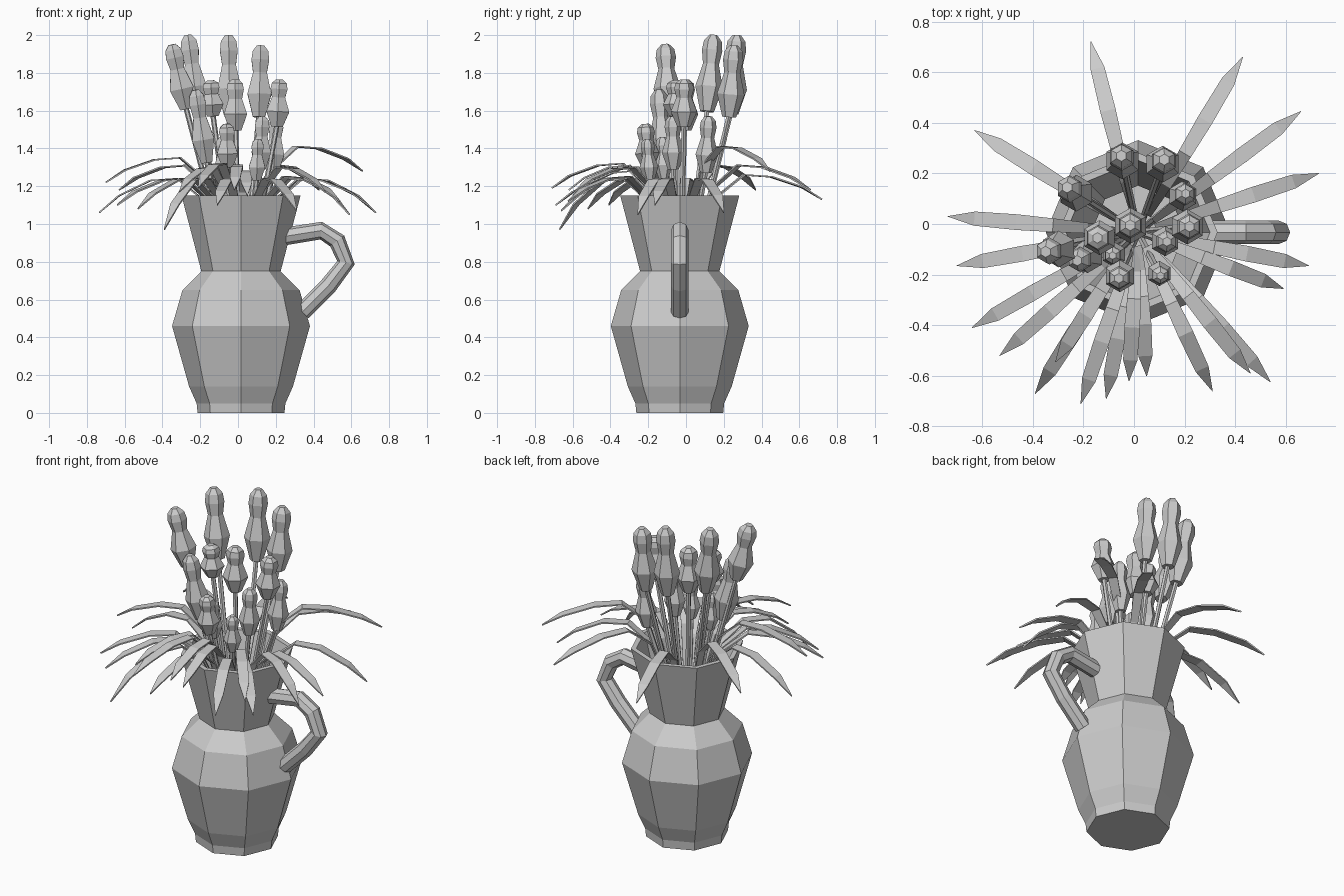
import bpy
from math import cos, sin, pi, tau
from mathutils import Vector

cube = bpy.data.objects.get("Cube")
if cube:
    bpy.data.objects.remove(cube)

grey = bpy.data.materials.new("plain_grey")
grey.use_nodes = True
grey.diffuse_color = (0.6, 0.6, 0.6, 1)
grey.node_tree.nodes["Principled BSDF"].inputs["Base Color"].default_value = grey.diffuse_color

AXIS = Vector((0.016, -0.033, 0))


def add_object(name, verts, faces):
    mesh = bpy.data.meshes.new(name)
    mesh.from_pydata(verts, [], faces)
    mesh.materials.append(grey)
    obj = bpy.data.objects.new(name, mesh)
    bpy.context.collection.objects.link(obj)
    return obj


def loft(name, rings):
    """Skin a list of equal rings and cap both ends."""
    n = len(rings[0])
    verts = [v for ring in rings for v in ring]
    faces = [(i * n + j, i * n + (j + 1) % n, (i + 1) * n + (j + 1) % n, (i + 1) * n + j)
             for i in range(len(rings) - 1) for j in range(n)]
    faces += [tuple(reversed(range(n))), tuple(range(len(verts) - n, len(verts)))]
    return add_object(name, verts, faces)


def ring(center, u, v, radius, sides, turn=0):
    return [center + radius * (u * cos(turn + tau * k / sides) + v * sin(turn + tau * k / sides))
            for k in range(sides)]


X, Y, Z = Vector((1, 0, 0)), Vector((0, 1, 0)), Vector((0, 0, 1))

# Jug: octagonal profile going up the outside and down the inside
profile = [(0.23, 0), (0.235, 0.05), (0.275, 0.14), (0.365, 0.46), (0.31, 0.65), (0.21, 0.75),
           (0.315, 1.15), (0.285, 1.15), (0.185, 0.76), (0.28, 0.64), (0.33, 0.46), (0.2, 0.05)]
loft("jug", [ring(AXIS + Z * z, X, Y, r, 8) for r, z in profile])

# Handle: eight-sided tube swept along a bent path
path = [Vector((x, AXIS.y, z)) for x, z in
        [(0.25, 0.935), (0.44, 0.965), (0.525, 0.91), (0.572, 0.795), (0.48, 0.675), (0.34, 0.535)]]
rings = []
for i, p in enumerate(path):
    tangent = (path[min(i + 1, len(path) - 1)] - path[max(i - 1, 0)]).normalized()
    rings.append(ring(p, Y.cross(tangent), Y, 0.047, 8))
loft("handle", rings)

# Flower heads: tip position, head length, greatest radius and lean
HEAD = [(0, 0.3), (0.08, 0.65), (0.2, 0.74), (0.38, 0.58), (0.68, 1), (1, 0.5)]
flowers = [(-0.35, -0.11, 1.95, 0.35, 0.073, 1), (-0.265, 0.145, 2.0, 0.41, 0.073, 0.8),
           (-0.05, 0.27, 2.0, 0.42, 0.073, 0.4), (0.12, 0.255, 1.945, 0.38, 0.073, 0.4),
           (-0.145, -0.055, 1.76, 0.19, 0.069, 0.6), (-0.015, -0.005, 1.765, 0.27, 0.071, 0.4),
           (0.22, -0.01, 1.765, 0.25, 0.07, 0.4), (-0.225, -0.145, 1.71, 0.39, 0.068, 0.9),
           (-0.06, -0.215, 1.53, 0.23, 0.064, 0.4), (0.13, -0.07, 1.57, 0.28, 0.06, 0.4),
           (0.205, 0.12, 1.57, 0.3, 0.06, 0.4), (0.105, -0.205, 1.45, 0.22, 0.05, 0.4),
           (-0.085, -0.125, 1.46, 0.22, 0.05, 0.4)]
for i, (x, y, z, length, radius, lean) in enumerate(flowers, 1):
    tip = Vector((x, y, z))
    root = AXIS + Z * 0.3
    away = tip - root
    axis = Vector((away.x * lean, away.y * lean, away.z)).normalized()
    u = Y.cross(axis).normalized()
    v = axis.cross(u)
    loft(f"flower_head_{i}", [ring(tip - axis * length * t, u, v, radius * r, 6, pi / 6)
                              for t, r in reversed(HEAD)])
    loft(f"flower_stem_{i}", [ring(c, u, v, 0.014, 6) for c in
                              (root + Z * 0.2, tip - axis * length * 0.95)])

# Leaves: thin arching blades given by tip position
tips = [(-0.17, 0.72, 1.13), (0.43, 0.66, 1.18), (0.66, 0.445, 1.28), (0.73, 0.2, 1.06),
        (0.69, -0.165, 1.1), (0.59, -0.255, 1.05), (0.54, -0.625, 1.12), (0.46, -0.59, 1.17),
        (0.31, -0.66, 1.07), (0.05, -0.6, 1.15), (-0.02, -0.62, 1.18), (-0.11, -0.69, 1.1),
        (-0.21, -0.71, 1.19), (-0.39, -0.67, 0.97), (-0.31, -0.545, 1.17), (-0.53, -0.52, 1.08),
        (-0.64, -0.41, 1.1), (-0.7, -0.165, 1.22), (-0.735, 0.03, 1.06), (-0.63, 0.37, 1.18)]
for i, (x, y, z) in enumerate(tips, 1):
    out = Vector((x, y, 0)) - AXIS
    side = Z.cross(out).normalized()
    peak = max(z + 0.13, 1.24)
    stations = [(0.1, 0.85, 0.012), (0.27, peak - 0.11, 0.021), (0.45, peak, 0.027),
                (0.64, peak - 0.01, 0.031), (0.86, z + (peak - z) * 0.5, 0.028), (1, z, 0.001)]
    verts = []
    for s, height, half in stations:
        c = AXIS + out * s + Z * height
        verts += [c - side * half, c + side * half]
    faces = [(k, k + 2, k + 3, k + 1) for k in range(0, len(verts) - 2, 2)]
    leaf = add_object(f"leaf_{i}", verts, faces)
    thick = leaf.modifiers.new("thickness", "SOLIDIFY")
    thick.thickness = 0.008
    thick.offset = 0
